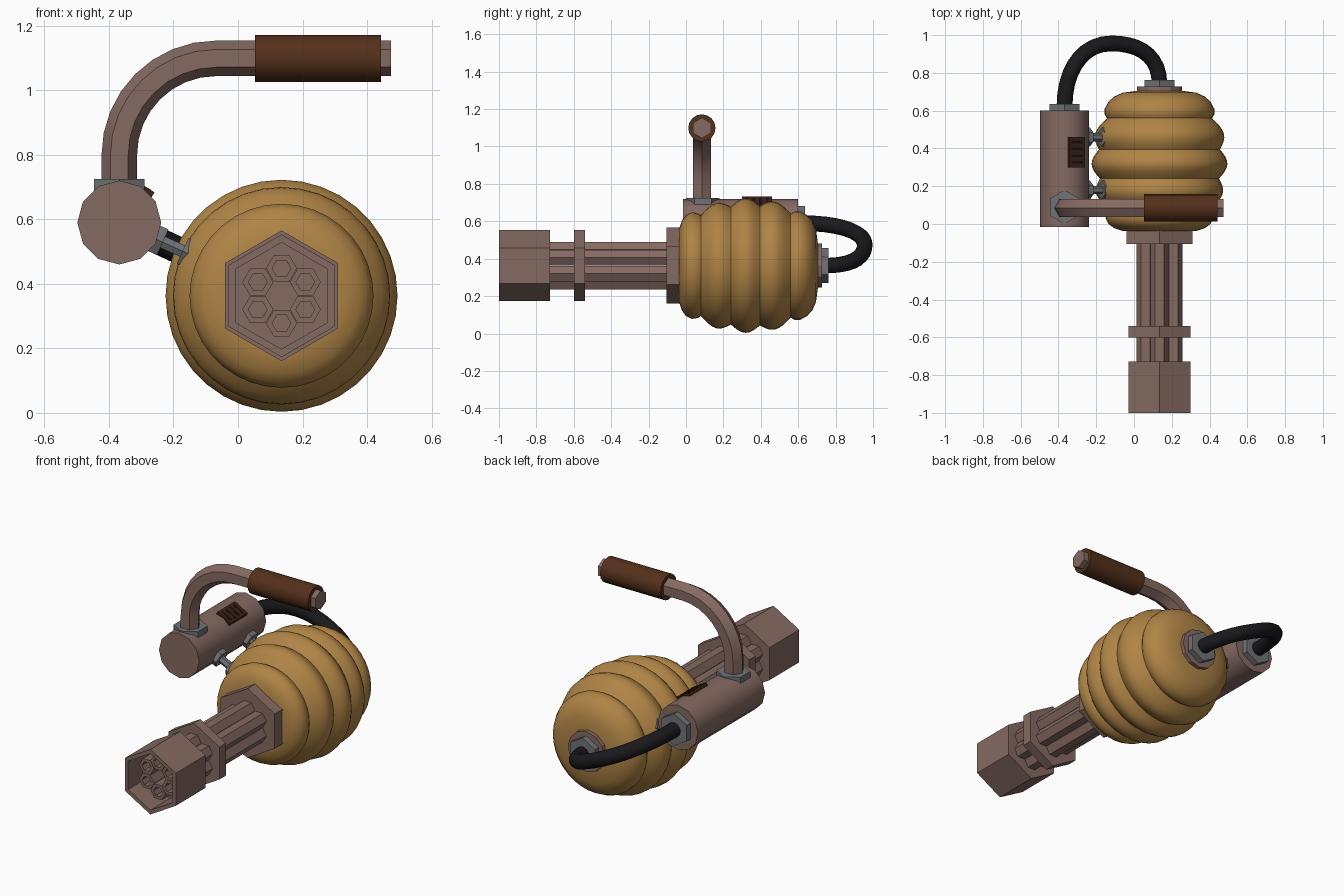
import bpy, bmesh
from math import pi, sin, cos, radians
from mathutils import Vector as V, Quaternion

if "Cube" in bpy.data.objects:
    bpy.data.objects.remove(bpy.data.objects["Cube"])


def material(name, rgb):
    m = bpy.data.materials.new(name)
    m.diffuse_color = (*rgb, 1)
    m.use_nodes = True
    m.node_tree.nodes["Principled BSDF"].inputs["Base Color"].default_value = m.diffuse_color
    return m


METAL = material("dusky_metal", (0.235, 0.144, 0.122))
GOLD = material("golden_shell", (0.43, 0.23, 0.06))
BROWN = material("brown_grip", (0.09, 0.03, 0.011))
STEEL = material("steel", (0.16, 0.17, 0.18))
RUBBER = material("black_rubber", (0.01, 0.01, 0.012))
DARK = material("vent_brown", (0.045, 0.015, 0.009))
SLOT = material("vent_slot", (0.012, 0.005, 0.004))
X, Y, Z = V((1, 0, 0)), V((0, 1, 0)), V((0, 0, 1))


def finish(name, bm, mat, smooth=None):
    bmesh.ops.recalc_face_normals(bm, faces=bm.faces)
    me = bpy.data.meshes.new(name)
    bm.to_mesh(me)
    bm.free()
    me.materials.append(mat)
    if smooth:
        me.shade_smooth()
        me.set_sharp_from_angle(angle=radians(smooth))
    ob = bpy.data.objects.new(name, me)
    bpy.context.collection.objects.link(ob)
    return ob


def loft(name, rings, mat, smooth=None):
    # skin a list of vertex rings and cap both ends
    bm = bmesh.new()
    rs = [[bm.verts.new(p) for p in ring] for ring in rings]
    n = len(rs[0])
    for a, b in zip(rs, rs[1:]):
        for i in range(n):
            j = (i + 1) % n
            bm.faces.new((a[i], a[j], b[j], b[i]))
    bm.faces.new(rs[0])
    bm.faces.new(rs[-1])
    return finish(name, bm, mat, smooth)


def circle(c, u, v, r, n):
    return [c + (u * cos(2 * pi * i / n) + v * sin(2 * pi * i / n)) * r for i in range(n)]


def lathe(name, origin, axis, u, profile, sides, mat, smooth=None):
    # profile holds (distance along axis, radius); u points at the first corner
    o, v = V(origin), axis.cross(u)
    return loft(name, [circle(o + axis * d, u, v, r, sides) for d, r in profile], mat, smooth)


def sweep(name, pts, u, r, sides, mat, smooth):
    rings = []
    prev = None
    for i, p in enumerate(pts):
        t = (pts[min(i + 1, len(pts) - 1)] - pts[max(i - 1, 0)]).normalized()
        if prev:
            u = prev.rotation_difference(t) @ u
        prev = t
        rings.append(circle(p, u, t.cross(u), r, sides))
    return loft(name, rings, mat, smooth)


def bezier(a, b, c, d, n):
    return [a * (1 - t) ** 3 + b * 3 * t * (1 - t) ** 2 + c * 3 * t * t * (1 - t) + d * t ** 3
            for t in (i / n for i in range(n + 1))]


# ribbed shell: rounded ends with three bulging bands between grooves
CX, CZ = 0.135, 0.363
HUB = (CX, 0, CZ)
prof = [(-0.04, 0.15), (-0.037, 0.195), (-0.022, 0.24), (0.0, 0.27), (0.03, 0.285), (0.06, 0.281)]
grooves = [(0.08, 0.27), (0.24, 0.315), (0.395, 0.32), (0.56, 0.278)]
for (y0, r0), (y1, r1) in zip(grooves, grooves[1:]):
    for k in range(8):
        t = k / 8
        prof.append((y0 + (y1 - y0) * t, r0 + (r1 - r0) * t + 0.042 * sin(pi * t)))
prof += [grooves[-1], (0.58, 0.29), (0.61, 0.29), (0.645, 0.272), (0.675, 0.24), (0.695, 0.195), (0.705, 0.12)]
lathe("ribbed_shell", HUB, Y, Z, prof, 36, GOLD, 40)

# barrel cluster with collars and hollow muzzle
lathe("shell_collar", HUB, Y, Z, [(-0.105, 0.2025), (-0.01, 0.2025)], 6, METAL)
lathe("barrel_band", HUB, Y, Z, [(-0.6, 0.19), (-0.54, 0.19)], 6, METAL)
lathe("muzzle_shroud", HUB, Y, Z,
      [(-0.727, 0.19), (-1.0, 0.19), (-1.0, 0.165), (-0.82, 0.165)], 6, METAL)
for i in range(6):
    a = pi / 2 + i * pi / 3
    lathe("barrel_%d" % (i + 1), (CX + 0.085 * cos(a), 0, CZ + 0.085 * sin(a)), Y, X,
          [(-0.08, 0.048), (-0.93, 0.048), (-0.93, 0.029), (-0.85, 0.029)], 6, METAL)

# shell back plate and hose nut
lathe("shell_back_plate", HUB, Y, Z, [(0.68, 0.118), (0.727, 0.118)], 12, METAL)
lathe("shell_hose_nut", HUB, Y, Z, [(0.72, 0.093), (0.762, 0.093)], 6, STEEL)

# side tank
TX, TZ = -0.368, 0.59
TANK = V((TX, 0, TZ))
lathe("side_tank", TANK, Y, Z, [(-0.017, 0.13), (0.6, 0.13)], 12, METAL, 35)
lathe("tank_hose_nut", TANK, Y, Z, [(0.59, 0.093), (0.635, 0.093)], 6, STEEL)


# slotted vent lying on the tank's upper right
def box(name, centre, size, mat, tilt):
    bm = bmesh.new()
    bmesh.ops.create_cube(bm, size=1)
    q = Quaternion(Y, tilt)
    for v in bm.verts:
        v.co = q @ V([v.co[k] * size[k] for k in range(3)]) + centre
    return finish(name, bm, mat)


n = V((cos(pi / 3), 0, sin(pi / 3)))
box("vent_plate", TANK + Y * 0.38 + n * 0.12, (0.095, 0.16, 0.032), DARK, pi / 6)
for i in range(4):
    box("vent_slot_%d" % (i + 1), TANK + Y * (0.326 + 0.036 * i) + n * 0.13,
        (0.07, 0.014, 0.014), SLOT, pi / 6)

# two struts joining the tank to the shell
d = V((CX - TX, 0, CZ - TZ)).normalized()
for i, y in enumerate((0.18, 0.46)):
    o = TANK + Y * y
    for part, a, b, r in (("tank_pad", 0.11, 0.148, 0.05), ("rod", 0.14, 0.225, 0.022),
                          ("shell_pad", 0.215, 0.242, 0.05)):
        lathe("strut_%s_%d" % (part, i + 1), o, d, Y, [(a, r), (b, r)], 6, STEEL)

# carry handle: hexagonal bent tube, base nut and round grip
HY, HZ, R = 0.085, 1.099, 0.3
lathe("handle_nut", (TX, 0.09, 0), Z, Y, [(0.68, 0.09), (0.725, 0.09)], 6, STEEL)
path = [V((TX, HY, 0.7))]
path += [V((TX + R - R * cos(k * pi / 16), HY, HZ - R + R * sin(k * pi / 16))) for k in range(9)]
path.append(V((0.474, HY, HZ)))
sweep("handle_tube", path, X.copy(), 0.055, 6, METAL, 35)
lathe("handle_grip", (0, HY, HZ), X, Z, [(0.053, 0.073), (0.443, 0.073)], 16, BROWN, 35)

# hose looping from the tank to the back of the shell
a, m, b = V((TX, 0.62, TZ)), V((-0.12, 0.956, 0.475)), V((CX, 0.74, CZ))
h = V((0.15, 0, -0.068))
pts = bezier(a, a + Y * 0.2, m - h, m, 9) + bezier(m, m + h, b + Y * 0.15, b, 9)[1:]
sweep("hose", pts, Z.copy(), 0.042, 12, RUBBER, 50)
